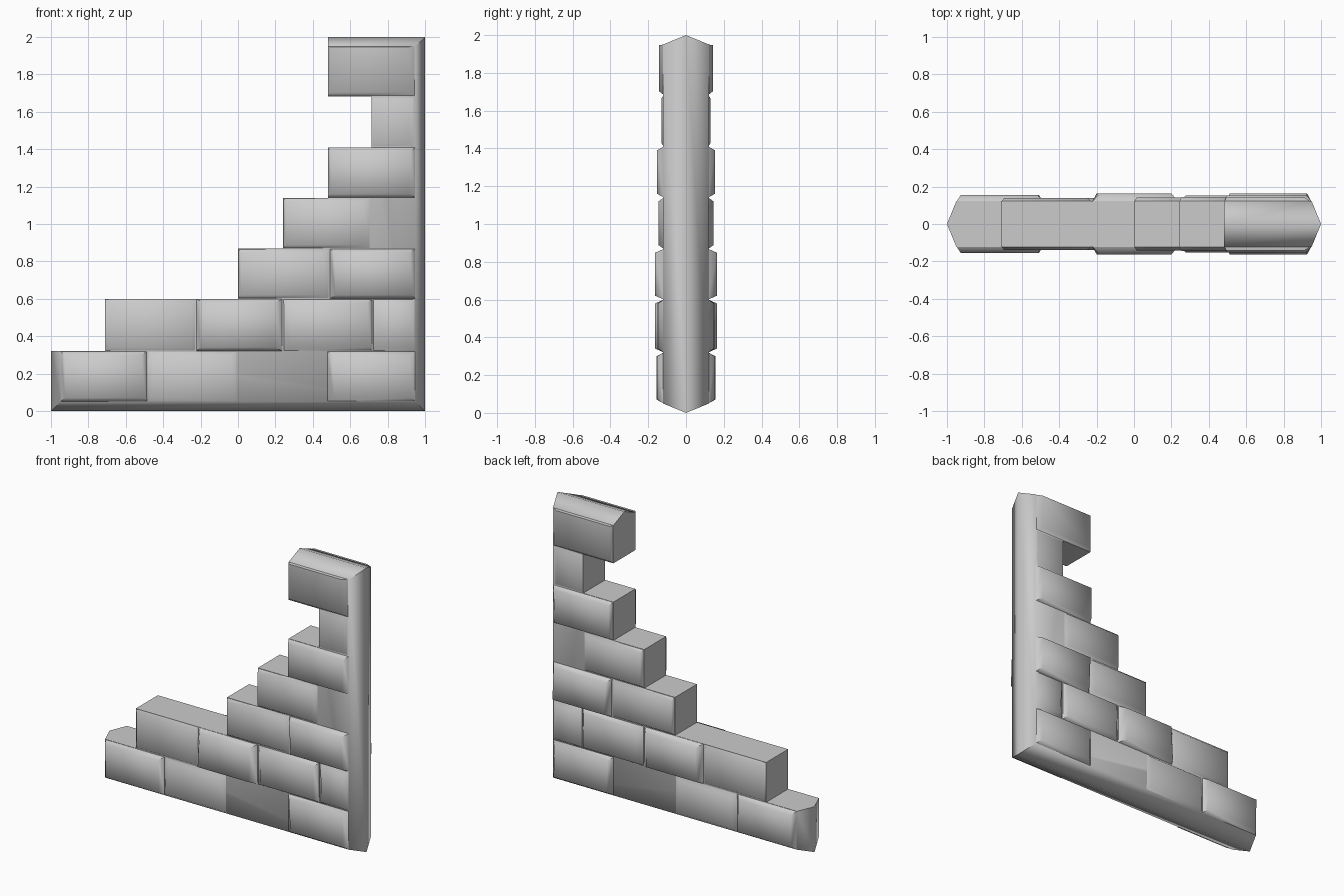
import bpy, bmesh, math, random

if "Cube" in bpy.data.objects:
    bpy.data.objects.remove(bpy.data.objects["Cube"])

random.seed(4)
CORE = 0.122                                  # half thickness of the wall core
Z = [0, 0.32, 0.6, 0.868, 1.14, 1.41, 1.683, 2.0]   # course heights
LEFT = [-1, -0.71, 0, 0.24, 0.48, 0.715, 0.48]      # broken left end of each course

# bricks per course: (left, right, half thickness)
COURSES = [
    [(-1, -0.485, 0.155), (-0.485, 0, 0.14), (0.475, 1, 0.152)],
    [(-0.71, -0.225, 0.138), (-0.225, 0.24, 0.163), (0.24, 0.72, 0.152), (0.72, 1, 0.146)],
    [(0, 0.49, 0.143), (0.49, 1, 0.163)],
    [(0.24, 0.71, 0.145)],
    [(0.48, 1, 0.153)],
    [(0.715, 1, 0.131)],
    [(0.48, 1, 0.143)],
]


def clamp(x, z, m=0.05):
    """Pull a point in from the bevelled outer border of the wall."""
    return max(-1 + m, min(1 - m, x)), max(m, min(2 - m, z))


def finish(bm, name):
    bmesh.ops.recalc_face_normals(bm, faces=bm.faces)
    mesh = bpy.data.meshes.new(name)
    bm.to_mesh(mesh)
    bm.free()
    obj = bpy.data.objects.new(name, mesh)
    bpy.context.collection.objects.link(obj)
    bpy.ops.object.select_all(action='DESELECT')
    obj.select_set(True)
    bpy.context.view_layer.objects.active = obj
    bpy.ops.object.shade_smooth_by_angle(angle=math.radians(70))
    return obj


def loft(name, rings):
    """Skin a stack of equal rings and cap both ends."""
    bm = bmesh.new()
    loops = [[bm.verts.new(p) for p in ring] for ring in rings]
    for a, b in zip(loops, loops[1:]):
        for i in range(len(a)):
            j = (i + 1) % len(a)
            bm.faces.new((a[i], a[j], b[j], b[i]))
    bm.faces.new(loops[0])
    bm.faces.new(loops[-1])
    return finish(bm, name)


# wall core: stepped outline, pointed along the bottom, right, top and far left
outline = [(1, 2), (1, 0)]
for i, x in enumerate(LEFT):
    outline += [(x, Z[i]), (x, Z[i + 1])]
inner = [clamp(x, z) for x, z in outline]
loft("wall_core", [[(x, -CORE, z) for x, z in inner],
                   [(x, 0, z) for x, z in outline],
                   [(x, CORE, z) for x, z in inner]])

# raised bricks with chamfered, slightly uneven edges on both faces
for r, course in enumerate(COURSES):
    for n, (x0, x1, t) in enumerate(course):
        corners = [(x0, Z[r], 1, 1), (x1, Z[r], -1, 1),
                   (x1, Z[r + 1], -1, -1), (x0, Z[r + 1], 1, -1)]
        base, face = [], []
        for x, z, sx, sz in corners:
            free = x == LEFT[r] and r > 0
            bx, bz = clamp(x, z)
            base.append((bx, bz))
            gap = 0.015 if free else random.uniform(0.02, 0.045)
            face.append((bx + sx * gap, bz + sz * (0.003 if z == 2 else 0.02)))
        for side, s in (("front", -1), ("back", 1)):
            loft(f"brick_{side}_{r + 1}_{n + 1}",
                 [[(x, s * (CORE - 0.004), z) for x, z in base],
                  [(x, s * t, z) for x, z in face]])
